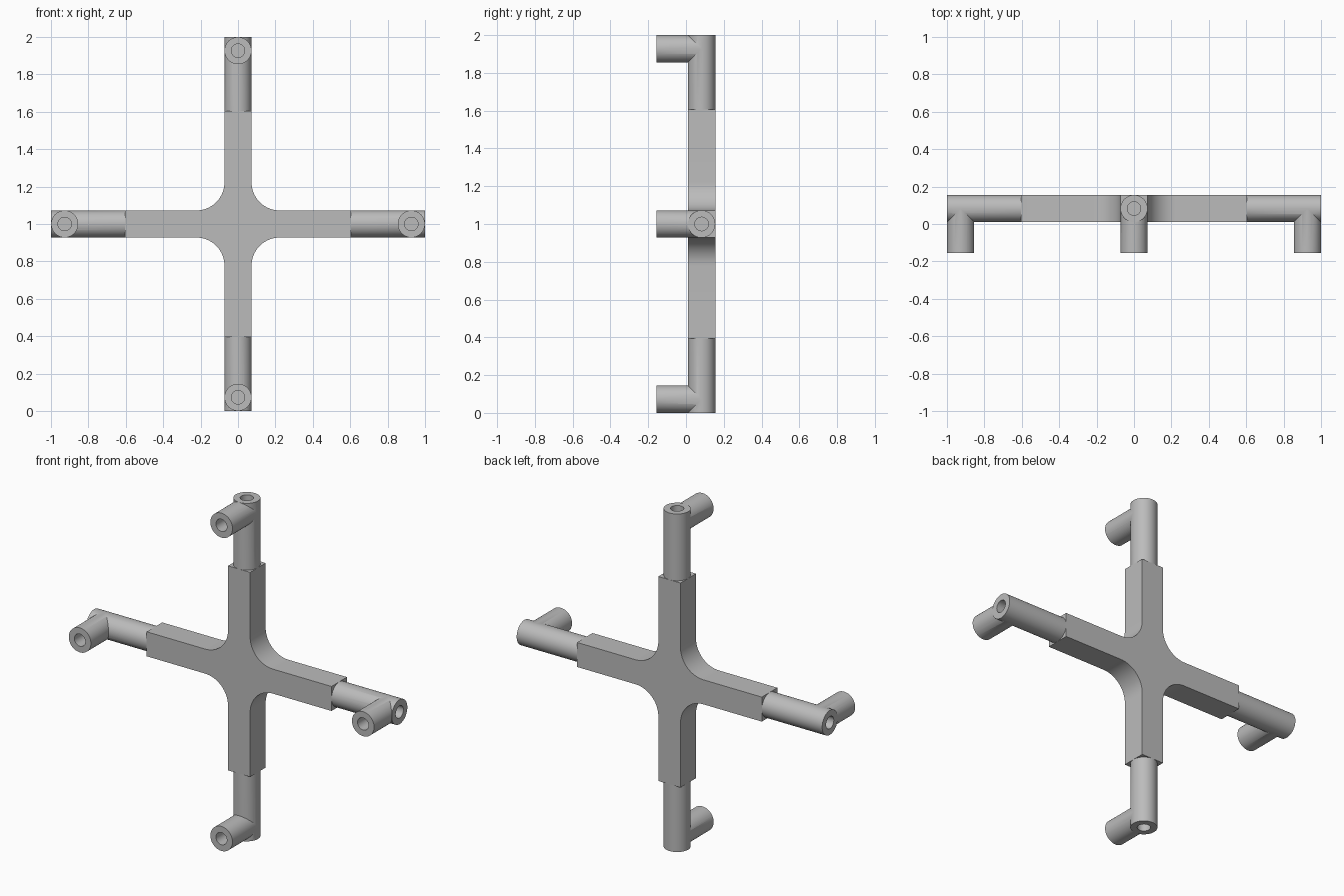
import bpy, bmesh
from math import pi, sin, cos, radians
from mathutils import Matrix, Vector

cube = bpy.data.objects.get("Cube")
if cube:
    bpy.data.objects.remove(cube)

HALF = 0.0725            # half width of the arms, radius of the tubes
AXIS_Y = 0.0825          # depth of the arm axis
ARM_END = 0.605          # where the square arm meets the tube
FILLET = 0.15
BORE = 0.036
PEG_X = 0.927
FRONT_Y = -0.155

grey = bpy.data.materials.new("plain grey")
grey.use_nodes = True
colour = (0.5, 0.5, 0.5, 1)
grey.diffuse_color = colour
grey.node_tree.nodes["Principled BSDF"].inputs["Base Color"].default_value = colour


def add_object(name, bm):
    bmesh.ops.recalc_face_normals(bm, faces=bm.faces)
    mesh = bpy.data.meshes.new(name)
    bm.to_mesh(mesh)
    bm.free()
    mesh.materials.append(grey)
    obj = bpy.data.objects.new(name, mesh)
    bpy.context.collection.objects.link(obj)
    return obj


def activate(obj):
    bpy.ops.object.select_all(action="DESELECT")
    obj.select_set(True)
    bpy.context.view_layer.objects.active = obj


def smooth(obj):
    activate(obj)
    bpy.ops.object.shade_smooth_by_angle(angle=radians(30))


def rod(name, start, end, radius):
    start, end = Vector(start), Vector(end)
    bm = bmesh.new()
    turn = (end - start).to_track_quat("Z", "Y").to_matrix().to_4x4()
    bmesh.ops.create_cone(bm, cap_ends=True, segments=64, radius1=radius, radius2=radius,
                          depth=(end - start).length,
                          matrix=Matrix.Translation((start + end) / 2) @ turn)
    return add_object(name, bm)


def combine(target, other, operation):
    activate(target)
    mod = target.modifiers.new("combine", "BOOLEAN")
    mod.operation, mod.solver, mod.object = operation, "EXACT", other
    bpy.ops.object.modifier_apply(modifier=mod.name)
    bpy.data.objects.remove(other)


# Cross body: one quarter outline turned four times, then extruded in depth
quarter = [(ARM_END, -HALF), (ARM_END, HALF)]
centre = HALF + FILLET
for i in range(17):
    a = -pi / 2 - i * pi / 32
    quarter.append((centre + FILLET * cos(a), centre + FILLET * sin(a)))

bm = bmesh.new()
outline = []
for k in range(4):
    c, s = cos(k * pi / 2), sin(k * pi / 2)
    for x, z in quarter:
        outline.append(bm.verts.new((c * x - s * z, AXIS_Y - HALF, 1 + s * x + c * z)))
face = bm.faces.new(outline)
extruded = bmesh.ops.extrude_face_region(bm, geom=[face])
bmesh.ops.translate(bm, vec=(0, 2 * HALF, 0),
                    verts=[v for v in extruded["geom"] if isinstance(v, bmesh.types.BMVert)])
smooth(add_object("cross_body", bm))

# Elbow: tube with a forward peg, both with a blind bore in the end
elbow = rod("left_elbow", (ARM_END, AXIS_Y, 0), (1, AXIS_Y, 0), HALF)
combine(elbow, rod("peg", (PEG_X, AXIS_Y, 0), (PEG_X, FRONT_Y, 0), HALF), "UNION")
combine(elbow, rod("end_bore", (0.8, AXIS_Y, 0), (1.1, AXIS_Y, 0), BORE), "DIFFERENCE")
combine(elbow, rod("peg_bore", (PEG_X, 0.01, 0), (PEG_X, FRONT_Y - 0.1, 0), BORE), "DIFFERENCE")
smooth(elbow)
elbow.location.z = 1

# The same elbow on the other three arms
for k, name in enumerate(("bottom_elbow", "right_elbow", "top_elbow"), 1):
    copy = bpy.data.objects.new(name, elbow.data)
    copy.location.z = 1
    copy.rotation_euler.y = k * pi / 2
    bpy.context.collection.objects.link(copy)
